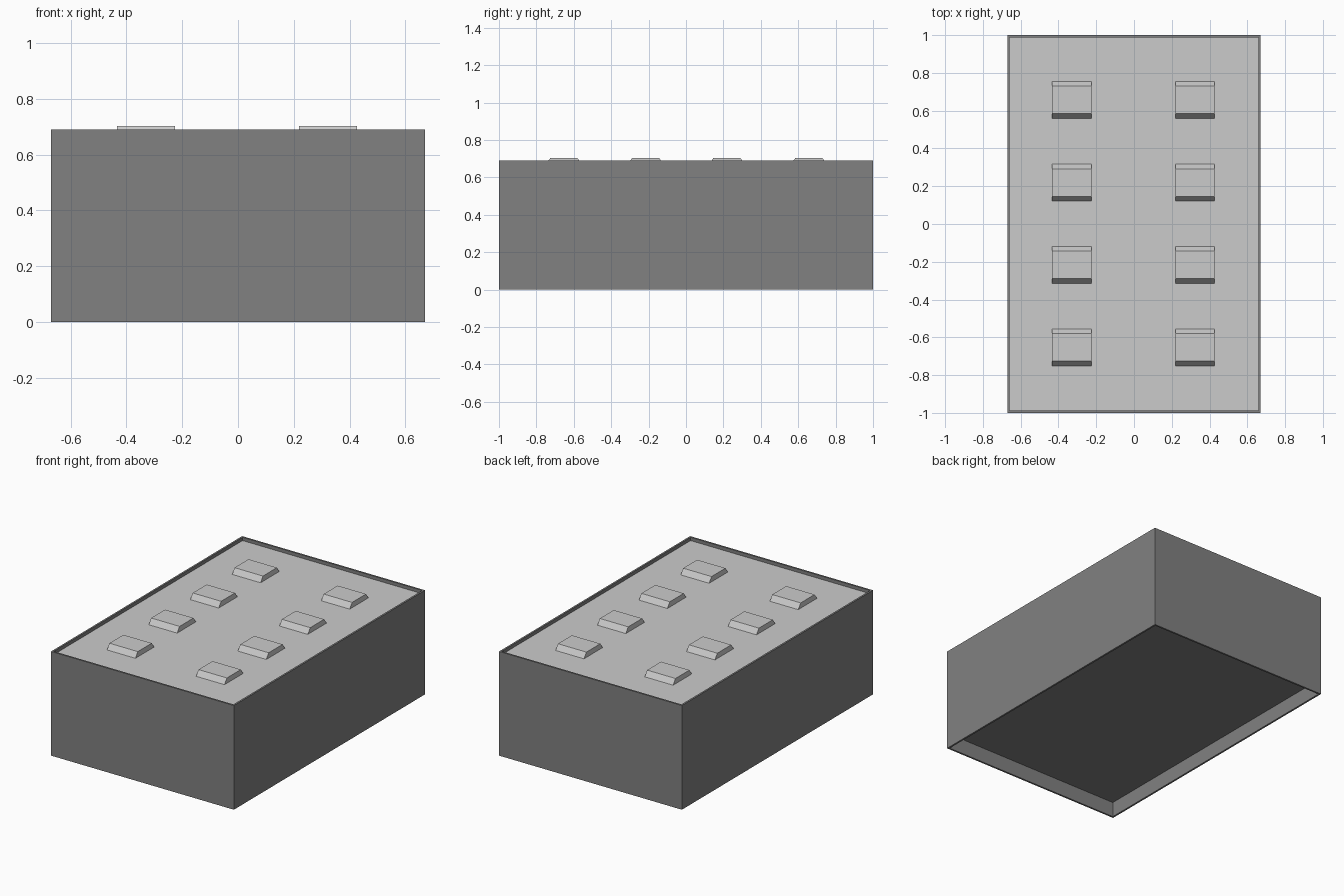
import bpy, bmesh
from mathutils import Vector

if "Cube" in bpy.data.objects:
    bpy.data.objects.remove(bpy.data.objects["Cube"])

W, L, H = 1.34, 2.0, 0.69      # outer size
RIM = 0.012                    # wall thickness
DECK_Z, TOP_Z = 0.668, 0.703   # recessed deck and top of the cleats
FLOOR_Z = 0.10                 # underside panel
CLEAT_X = (-0.33, 0.323)
CLEAT_Y = (-0.653, -0.216, 0.219, 0.657)
HALF_X, HALF_Y, BEVEL = 0.104, 0.098, 0.025


def finish(name, bm, mat=None):
    bmesh.ops.recalc_face_normals(bm, faces=bm.faces)
    me = bpy.data.meshes.new(name)
    bm.to_mesh(me)
    bm.free()
    if mat:
        me.materials.append(mat)
    ob = bpy.data.objects.new(name, me)
    bpy.context.collection.objects.link(ob)
    return ob


dark = bpy.data.materials.new("dark_grey")
dark.diffuse_color = (0.22, 0.22, 0.22, 1)
dark.use_nodes = True
dark.node_tree.nodes["Principled BSDF"].inputs["Base Color"].default_value = dark.diffuse_color

# Casing: box with a thin rim, sunk shallow on top and deeper underneath
bm = bmesh.new()
bmesh.ops.create_cube(bm, size=1)
bmesh.ops.scale(bm, vec=(W, L, H), verts=bm.verts)
bmesh.ops.translate(bm, vec=(0, 0, H / 2), verts=bm.verts)
for sign, z in ((1, DECK_Z), (-1, FLOOR_Z)):
    cap = max(bm.faces, key=lambda f: sign * f.calc_center_median().z)
    bmesh.ops.inset_region(bm, faces=[cap], thickness=RIM, use_even_offset=True)
    sunk = bmesh.ops.extrude_face_region(bm, geom=[cap])["geom"]
    bmesh.ops.delete(bm, geom=[cap], context='FACES_ONLY')
    for v in (g for g in sunk if isinstance(g, bmesh.types.BMVert)):
        v.co.z = z
    if sign > 0:  # the deck closes the top
        bmesh.ops.delete(bm, geom=[g for g in sunk if isinstance(g, bmesh.types.BMFace)],
                         context='FACES_ONLY')
finish("casing", bm, dark)

# Deck: grid whose cells line up with the cleats
xs = sorted([-W / 2 + RIM, W / 2 - RIM] + [c + s * HALF_X for c in CLEAT_X for s in (-1, 1)])
ys = sorted([-L / 2 + RIM, L / 2 - RIM] + [c + s * HALF_Y for c in CLEAT_Y for s in (-1, 1)])
bm = bmesh.new()
grid = [[bm.verts.new((x, y, DECK_Z)) for x in xs] for y in ys]
cells = []
for j in range(len(ys) - 1):
    for i in range(len(xs) - 1):
        f = bm.faces.new((grid[j][i], grid[j][i + 1], grid[j + 1][i + 1], grid[j + 1][i]))
        if i % 2 and j % 2:
            cells.append(f)

# Cleats: raised cells, sloped at front and back
for f in bmesh.ops.extrude_discrete_faces(bm, faces=cells)["faces"]:
    mid = f.calc_center_median().y
    for v in f.verts:
        v.co += Vector((0, BEVEL if v.co.y < mid else -BEVEL, TOP_Z - DECK_Z))
finish("deck_with_cleats", bm)
